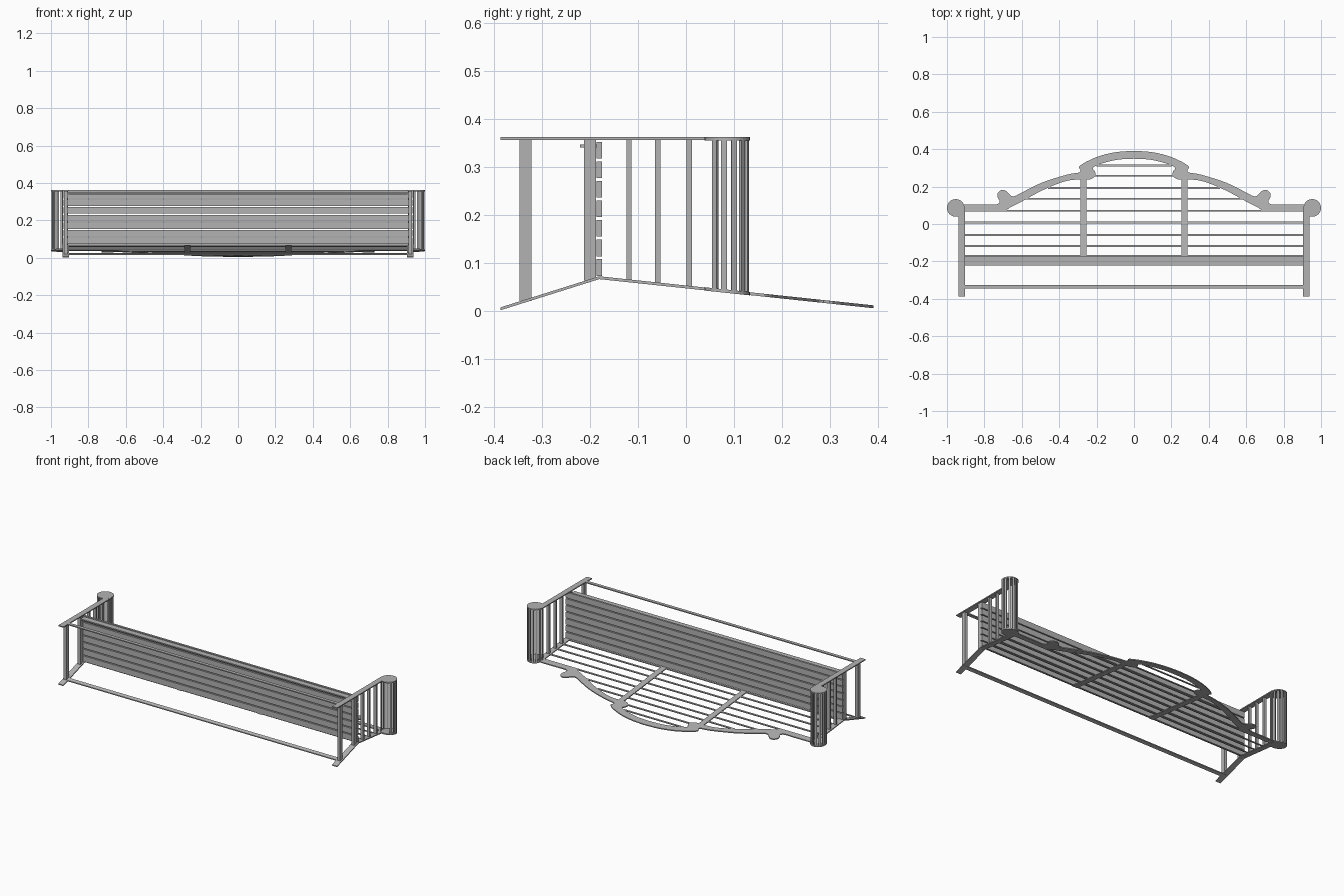
import bpy, bmesh, math
from mathutils import Vector, Matrix

cube = bpy.data.objects.get("Cube")
if cube:
    bpy.data.objects.remove(cube, do_unlink=True)

mat = bpy.data.materials.new("grey_wood")
mat.use_nodes = True
GREY = (0.45, 0.45, 0.45, 1)
mat.diffuse_color = GREY
mat.node_tree.nodes["Principled BSDF"].inputs["Base Color"].default_value = GREY

T = 0.006          # board thickness
FRONT = 0.359      # plane of the front legs and arm fronts
SEAT = -0.181      # plane of the seat
ARM = (0.953, 0.086)   # centre of the arm scroll
LEG_X = 0.921


def back_z(y):
    """Height of the leaning back frame and of the splayed rear legs."""
    return 0.069 - (y - SEAT) * 0.106 if y > SEAT else 0.069 + (y - SEAT) * 0.315


def front_z(y):
    return FRONT


def finish(name, bm):
    bmesh.ops.recalc_face_normals(bm, faces=bm.faces)
    me = bpy.data.meshes.new(name)
    bm.to_mesh(me)
    bm.free()
    me.materials.append(mat)
    ob = bpy.data.objects.new(name, me)
    bpy.context.collection.objects.link(ob)
    return ob


def plate(name, pts, zf, t=T):
    """Board cut from an xy outline, laid on the plane zf."""
    bm = bmesh.new()
    face = bm.faces.new([bm.verts.new((x, y, zf(y) - t / 2)) for x, y in pts])
    ext = bmesh.ops.extrude_face_region(bm, geom=[face])["geom"]
    bmesh.ops.translate(bm, vec=(0, 0, t),
                        verts=[g for g in ext if isinstance(g, bmesh.types.BMVert)])
    return finish(name, bm)


def strip(name, x0, x1, y0, y1, zf, t=T):
    return plate(name, [(x0, y0), (x1, y0), (x1, y1), (x0, y1)], zf, t)


def bar(name, lo, hi, spin=0):
    """Box between two corners, spun about its vertical axis."""
    lo, hi = Vector(lo), Vector(hi)
    bm = bmesh.new()
    bmesh.ops.create_cube(bm, size=1, matrix=Matrix.Translation((lo + hi) / 2)
                          @ Matrix.Rotation(spin, 4, 'Z')
                          @ Matrix.Diagonal((*(hi - lo), 1)))
    return finish(name, bm)


def smooth_path(pts, n=3):
    """Catmull-Rom through the points, ends kept."""
    p = [Vector(q) for q in pts]
    p = [p[0]] + p + [p[-1]]
    out = []
    for a, b, c, d in zip(p, p[1:], p[2:], p[3:]):
        for k in range(n):
            t = k / n
            out.append(0.5 * (2 * b + (c - a) * t + (2 * a - 5 * b + 4 * c - d) * t * t
                              + (3 * b - a - 3 * c + d) * t ** 3))
    return [tuple(v) for v in out] + [tuple(p[-1])]


# Arched crest rail of the back: half outline, mirrored
upper = smooth_path([(.93, .105), (.80, .105), (.735, .105), (.718, .120), (.728, .140),
                     (.730, .163), (.712, .180), (.690, .180), (.672, .165), (.655, .150),
                     (.635, .150), (.60, .168), (.50, .218), (.40, .252), (.34, .268),
                     (.295, .275), (.285, .287), (.293, .306), (.255, .333), (.18, .365),
                     (.09, .385), (0, .391)])
lower = smooth_path([(0, .349), (.08, .345), (.15, .330), (.205, .311), (.220, .297),
                     (.208, .280), (.208, .258), (.225, .243), (.25, .237), (.33, .236),
                     (.40, .218), (.50, .175), (.60, .120), (.66, .090), (.70, .068),
                     (.80, .068), (.93, .068)])
mirror = lambda pts: [(-x, y) for x, y in reversed(pts)]
plate("crest_rail", upper[:-1] + mirror(upper) + mirror(lower)[:-1] + lower[:-1], back_z)

# Horizontal back slats, shortened under the crest
for i, (y, half) in enumerate([(-.172, .91), (-.118, .91), (-.058, .91), (.008, .91),
                               (.071, .91), (.135, .61), (.192, .46), (.258, .215),
                               (.312, .20)]):
    strip(f"back_slat_{i + 1}", -half, half, y - .005, y + .005, back_z, .005)

# Seat boards, standing on edge in the seat plane
n, z0, z1 = 7, .070, .355
step = (z1 - z0) / n
for i in range(n):
    a = z0 + i * step
    bar(f"seat_board_{i + 1}", (-.932, SEAT - .006, a + .003),
        (.932, SEAT + .006, a + step - .003))

# Seat apron and long rails between the legs
bar("seat_apron", (-.905, -.221, .340), (.905, -.187, .347))
strip("front_stretcher", -.91, .91, -.345, -.325, front_z)
strip("rear_stretcher", -.91, .91, -.345, -.325, back_z)

for side, s in (("right", -1), ("left", 1)):
    xa, xb = s * LEG_X - .017, s * LEG_X + .017

    def side_bar(name, y, w, depth=.018):
        bar(f"{side}_{name}", (s * LEG_X - depth / 2, y - w / 2, back_z(y)),
            (s * LEG_X + depth / 2, y + w / 2, FRONT))

    # Legs, rear post and back stile
    strip(f"{side}_front_leg", xa, xb, -.387, .086, front_z)
    strip(f"{side}_rear_leg", xa, xb, -.387, SEAT, back_z)
    strip(f"{side}_rear_post", xa, xb, SEAT, .086, back_z)
    strip(f"{side}_back_stile", s * .27 - .017, s * .27 + .017, SEAT, .245, back_z)

    # Rails and slats under the arm
    side_bar("leg_stretcher", -.335, .025)
    side_bar("seat_rail", -.2, .025)
    for i, y in enumerate((-.119, -.059, .007)):
        side_bar(f"arm_slat_{i + 1}", y, .011)

    # Round arm scroll: end discs joined by a ring of slats
    disc = [(s * ARM[0] + .047 * math.cos(k * math.tau / 32),
             ARM[1] + .047 * math.sin(k * math.tau / 32)) for k in range(32)]
    plate(f"{side}_arm_front_disc", disc, front_z, T + .001)
    plate(f"{side}_arm_rear_disc", disc, back_z, T + .001)
    for k in range(10):
        ang = math.radians(-37 + k * 254 / 9)
        cx, cy = s * ARM[0] + .042 * math.cos(ang), ARM[1] + .042 * math.sin(ang)
        bar(f"{side}_scroll_slat_{k + 1}", (cx - .003, cy - .006, back_z(cy)),
            (cx + .003, cy + .006, FRONT), ang)
